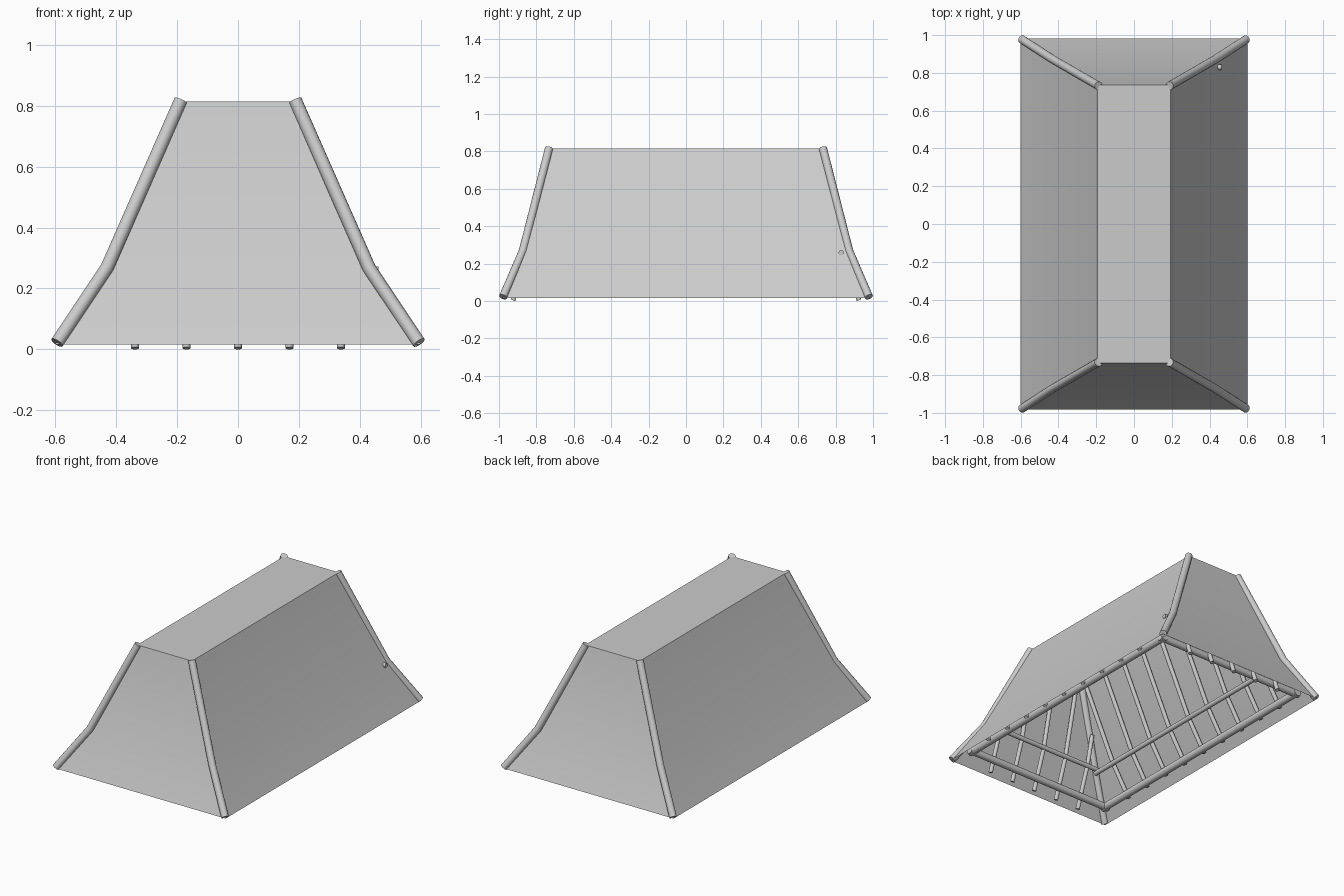
import bpy
import bmesh
from math import pi, cos, sin, radians
from mathutils import Vector

if "Cube" in bpy.data.objects:
    bpy.data.objects.remove(bpy.data.objects["Cube"], do_unlink=True)

grey = bpy.data.materials.new("plain grey")
grey.use_nodes = True
grey.diffuse_color = (0.6, 0.6, 0.6, 1)
grey.node_tree.nodes["Principled BSDF"].inputs["Base Color"].default_value = grey.diffuse_color


def finish(bm, name):
    bmesh.ops.recalc_face_normals(bm, faces=bm.faces)
    mesh = bpy.data.meshes.new(name)
    bm.to_mesh(mesh)
    bm.free()
    mesh.materials.append(grey)
    obj = bpy.data.objects.new(name, mesh)
    bpy.context.collection.objects.link(obj)
    bpy.ops.object.select_all(action='DESELECT')
    obj.select_set(True)
    bpy.context.view_layer.objects.active = obj
    bpy.ops.object.shade_smooth_by_angle(angle=radians(35))
    return obj


def pole(name, points, radius, sides=16):
    """Round pole that follows a bent path, with capped ends."""
    pts = [Vector(p) for p in points]
    bm = bmesh.new()
    rings = []
    for i, p in enumerate(pts):
        along = (pts[min(i + 1, len(pts) - 1)] - pts[max(i - 1, 0)]).normalized()
        u = along.cross(Vector((0.31, 0.95, 0.1))).normalized()
        v = along.cross(u)
        rings.append([bm.verts.new(p + radius * (u * cos(2 * pi * k / sides) + v * sin(2 * pi * k / sides)))
                      for k in range(sides)])
    for a, b in zip(rings, rings[1:]):
        for k in range(sides):
            j = (k + 1) % sides
            bm.faces.new((a[k], a[j], b[j], b[k]))
    bm.faces.new(rings[0])
    bm.faces.new(rings[-1])
    return finish(bm, name)


# Roof covering: eave, kick and ridge rectangles joined into one open-bottomed sheet
LEVELS = [(0.60, 0.982, 0.016), (0.442, 0.866, 0.27), (0.192, 0.737, 0.814)]
CORNERS = [(-1, -1), (1, -1), (1, 1), (-1, 1)]
bm = bmesh.new()
loops = [[bm.verts.new((sx * x, sy * y, z)) for sx, sy in CORNERS] for x, y, z in LEVELS]
for low, high in zip(loops, loops[1:]):
    for k in range(4):
        j = (k + 1) % 4
        bm.faces.new((low[k], low[j], high[j], high[k]))
bm.faces.new(loops[-1])
finish(bm, "roof_covering")

# Bent hip poles on the four corners
for sx, sy in CORNERS:
    side = "left" if sx > 0 else "right"
    end = "back" if sy > 0 else "front"
    pole(f"{end}_{side}_hip_pole",
         [(sx * 0.594, sy * 0.978, 0.022), (sx * 0.43, sy * 0.872, 0.268), (sx * 0.188, sy * 0.732, 0.817)],
         0.022)

# Rectangular frames: wall plate, purlins and ridge beams
FRAMES = [("wall_plate", 0.515, 0.88, 0.065, 0.023),
          ("purlin", 0.41, 0.83, 0.24, 0.015),
          ("ridge_beam", 0.16, 0.70, 0.775, 0.015)]
for name, x, y, z, r in FRAMES:
    for s, side, end in ((1, "left", "back"), (-1, "right", "front")):
        pole(f"{side}_{name}", [(s * x, -y - r, z), (s * x, y + r, z)], r)
        reach = 0.462 if (name, s) == ("purlin", 1) else x + r
        lift = 0.018 if name == "purlin" else 0
        pole(f"{end}_{name}", [(-x - r, s * y, z + lift), (reach, s * y, z + lift)], r * 0.95)

# Side rafters, parallel and evenly spaced
for s, side in ((1, "left"), (-1, "right")):
    for i in range(9):
        y = (i - 4) * 0.175
        pole(f"{side}_rafter_{i + 1}",
             [(s * 0.545, y, 0.055), (s * 0.42, y, 0.26), (s * 0.172, y, 0.795)], 0.013, 12)

# End rafters poke out below the eave; the outer ones stop at the hips
for s, end in ((1, "back"), (-1, "front")):
    for i in range(5):
        x = (i - 2) * 0.169
        top = (0.79, 0.714) if abs(i - 2) < 2 else (0.45, 0.79)
        pole(f"{end}_rafter_{i + 1}",
             [(x, s * 0.925, 0.004), (x, s * 0.835, 0.26), (x, s * top[1], top[0])], 0.013, 12)
